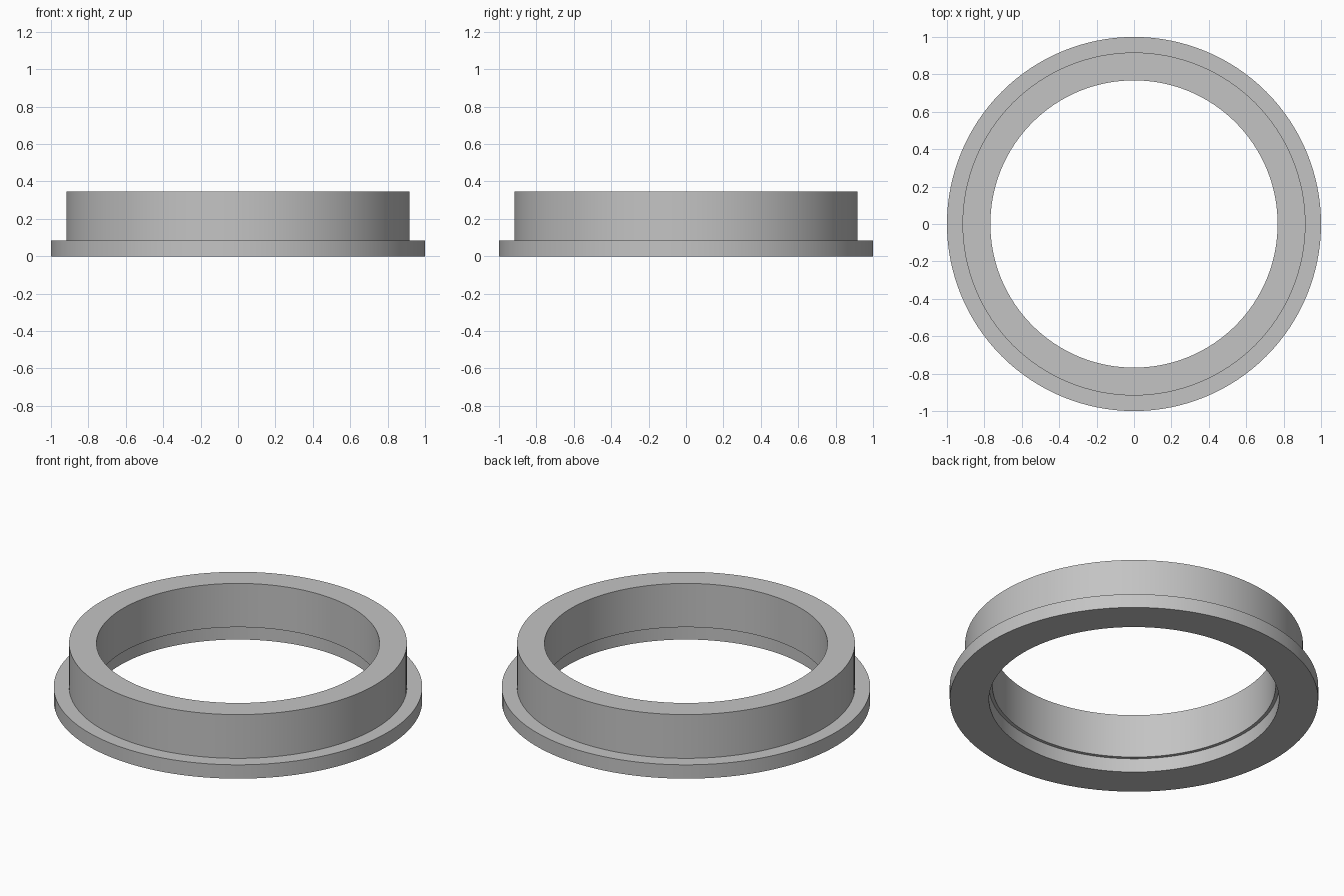
import bpy, bmesh, math

if "Cube" in bpy.data.objects:
    bpy.data.objects.remove(bpy.data.objects["Cube"])

grey = bpy.data.materials.new("plain grey")
grey.diffuse_color = (0.55, 0.55, 0.55, 1)
grey.use_nodes = True
grey.node_tree.nodes["Principled BSDF"].inputs["Base Color"].default_value = grey.diffuse_color
SEGMENTS = 128

# Stepped cross-section (radius, height): wide flange below, narrower collar above,
# with a slightly wider recess in the bore of the flange
PROFILE = [(0.787, 0), (1, 0), (1, 0.083), (0.917, 0.083),
           (0.917, 0.345), (0.768, 0.345), (0.768, 0.083), (0.787, 0.083)]

# Revolve the cross-section into a ring
bm = bmesh.new()
rings = []
for i in range(SEGMENTS):
    a = 2 * math.pi * i / SEGMENTS
    rings.append([bm.verts.new((r * math.cos(a), r * math.sin(a), z)) for r, z in PROFILE])
n = len(PROFILE)
for i in range(SEGMENTS):
    here, there = rings[i], rings[(i + 1) % SEGMENTS]
    for j in range(n):
        k = (j + 1) % n
        bm.faces.new((here[j], there[j], there[k], here[k]))
bmesh.ops.recalc_face_normals(bm, faces=bm.faces)

mesh = bpy.data.meshes.new("flanged_ring")
bm.to_mesh(mesh)
bm.free()
mesh.materials.append(grey)
ring = bpy.data.objects.new("flanged_ring", mesh)
bpy.context.collection.objects.link(ring)

# Smooth round walls, sharp rims
bpy.context.view_layer.objects.active = ring
ring.select_set(True)
bpy.ops.object.shade_smooth_by_angle(angle=math.radians(30))
